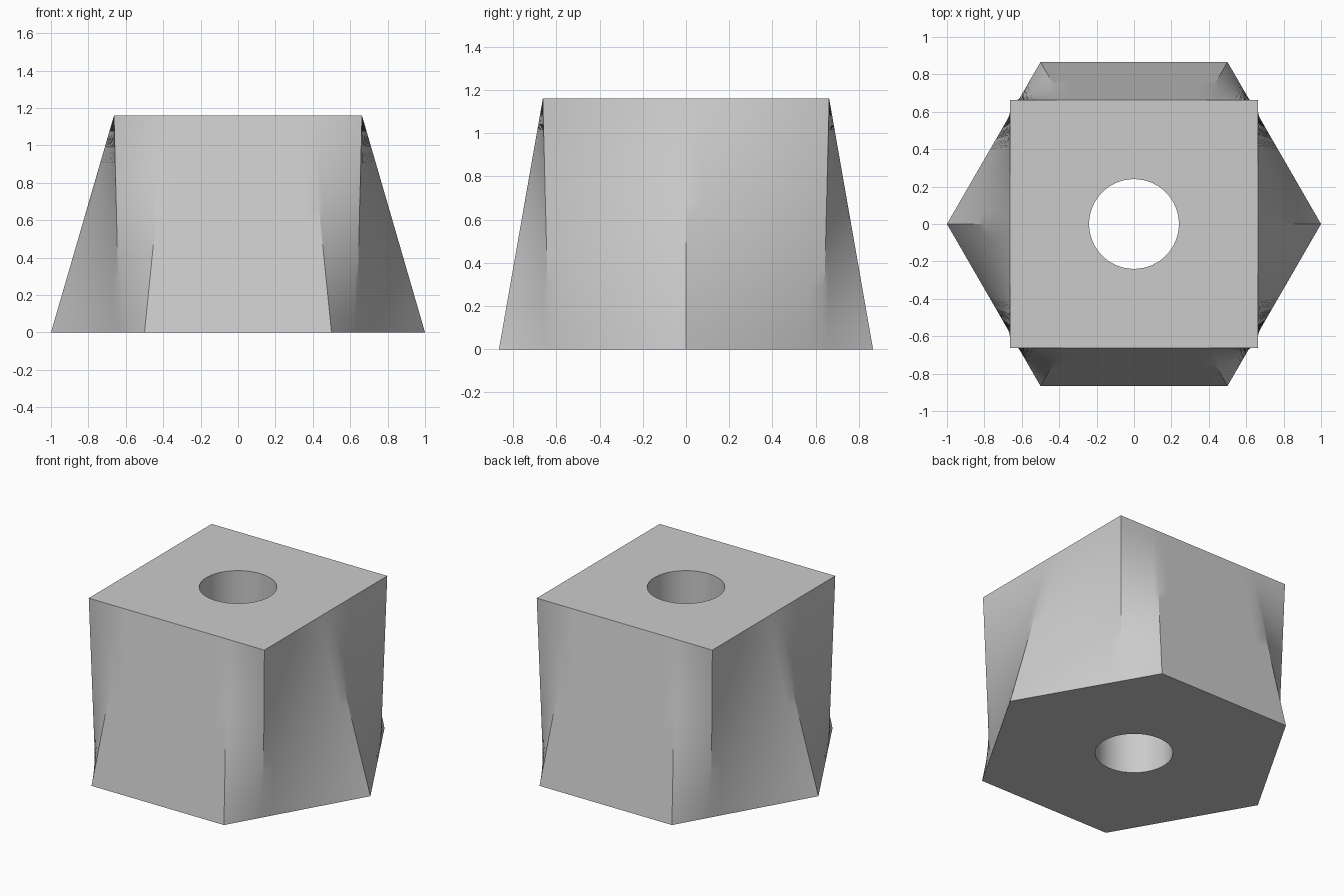
import bpy, bmesh, math

cube = bpy.data.objects.get("Cube")
if cube:
    bpy.data.objects.remove(cube, do_unlink=True)

HEIGHT, HEX_RADIUS, HALF_SIDE, HOLE = 1.16, 1.0, 0.663, 0.24
STEPS, LEVELS = 10, 12

grey = bpy.data.materials.new("light grey")
grey.use_nodes = True
grey.diffuse_color = (0.6, 0.6, 0.6, 1)
grey.node_tree.nodes["Principled BSDF"].inputs["Base Color"].default_value = (0.6, 0.6, 0.6, 1)


def on_polygon(degrees, sides, apothem, first_face):
    """Point where a ray from the centre meets a regular polygon."""
    step = 360 / sides
    offset = (degrees - first_face + step / 2) % step - step / 2
    r = apothem / math.cos(math.radians(offset))
    a = math.radians(degrees)
    return r * math.cos(a), r * math.sin(a)


def mix(p, q, t):
    return tuple(a + (b - a) * t for a, b in zip(p, q))


# Corner directions of both outlines split the loft into ruled patches
corners = sorted(set(range(0, 360, 60)) | set(range(45, 360, 90)))
hexagon, square, circle = [], [], []
for start, end in zip(corners, corners[1:] + [360]):
    for i in range(STEPS):
        t = i / STEPS
        hexagon.append(mix(on_polygon(start, 6, HEX_RADIUS * math.cos(math.pi / 6), 30),
                           on_polygon(end, 6, HEX_RADIUS * math.cos(math.pi / 6), 30), t))
        square.append(mix(on_polygon(start, 4, HALF_SIDE, 0),
                          on_polygon(end, 4, HALF_SIDE, 0), t))
        a = math.radians(start + (end - start) * t)
        circle.append((HOLE * math.cos(a), HOLE * math.sin(a)))

# Rings run from the hole, up the outside, and back to the hole
bm = bmesh.new()


def ring(points, z):
    return [bm.verts.new((x, y, z)) for x, y in points]


rings = [ring(circle, 0)]
for k in range(LEVELS + 1):
    t = k / LEVELS
    rings.append(ring([mix(h, s, t) for h, s in zip(hexagon, square)], HEIGHT * t))
rings.append(ring(circle, HEIGHT))

for lower, upper in zip(rings, rings[1:] + rings[:1]):
    for i in range(len(lower)):
        j = (i + 1) % len(lower)
        bm.faces.new((lower[i], lower[j], upper[j], upper[i]))
bmesh.ops.recalc_face_normals(bm, faces=bm.faces)

mesh = bpy.data.meshes.new("lofted_block")
bm.to_mesh(mesh)
bm.free()
mesh.materials.append(grey)
block = bpy.data.objects.new("lofted_block", mesh)
bpy.context.collection.objects.link(block)

# Smooth the blended sides and the hole, keep the rims and corners crisp
bpy.ops.object.select_all(action="DESELECT")
block.select_set(True)
bpy.context.view_layer.objects.active = block
bpy.ops.object.shade_smooth_by_angle(angle=math.radians(25))
